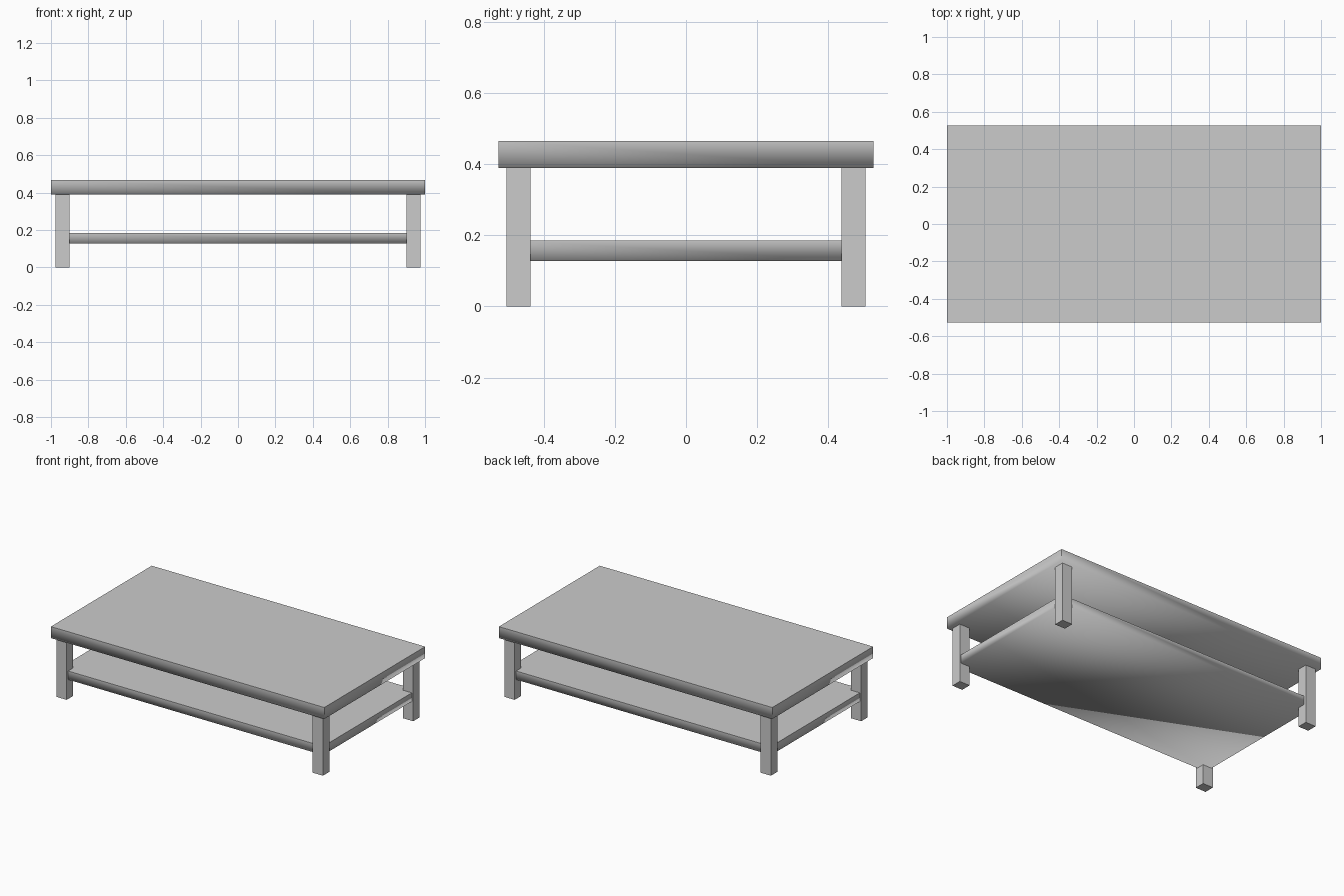
import bpy
import bmesh
from mathutils import Matrix, Vector

cube = bpy.data.objects.get("Cube")
if cube:
    bpy.data.objects.remove(cube, do_unlink=True)

grey = bpy.data.materials.new("light_grey")
grey.use_nodes = True
colour = (0.6, 0.6, 0.6, 1)
grey.diffuse_color = colour
grey.node_tree.nodes["Principled BSDF"].inputs["Base Color"].default_value = colour


def box(name, low, high, soft_underside=False):
    """Box between two corners; optionally smooth only around its lower edges."""
    low, high = Vector(low), Vector(high)
    bm = bmesh.new()
    bmesh.ops.create_cube(bm, size=1, matrix=Matrix.LocRotScale(
        (low + high) / 2, None, high - low))
    if soft_underside:
        middle = (low.z + high.z) / 2
        for face in bm.faces:
            face.smooth = True
        for edge in bm.edges:
            edge.smooth = all(v.co.z < middle for v in edge.verts)
    mesh = bpy.data.meshes.new(name)
    bm.to_mesh(mesh)
    bm.free()
    mesh.materials.append(grey)
    obj = bpy.data.objects.new(name, mesh)
    bpy.context.collection.objects.link(obj)
    return obj


# Slabs: table top and the lower shelf let into the legs
box("table_top", (-1, -0.527, 0.39), (1, 0.527, 0.466), True)
box("lower_shelf", (-0.965, -0.49, 0.128), (0.965, 0.49, 0.185), True)

# Four square legs, one in each corner
for side, sx in (("left", 1), ("right", -1)):
    for end, sy in (("front", -1), ("back", 1)):
        xs = sorted((sx * 0.9, sx * 0.975))
        ys = sorted((sy * 0.438, sy * 0.505))
        box(f"{end}_{side}_leg", (xs[0], ys[0], 0), (xs[1], ys[1], 0.39))
